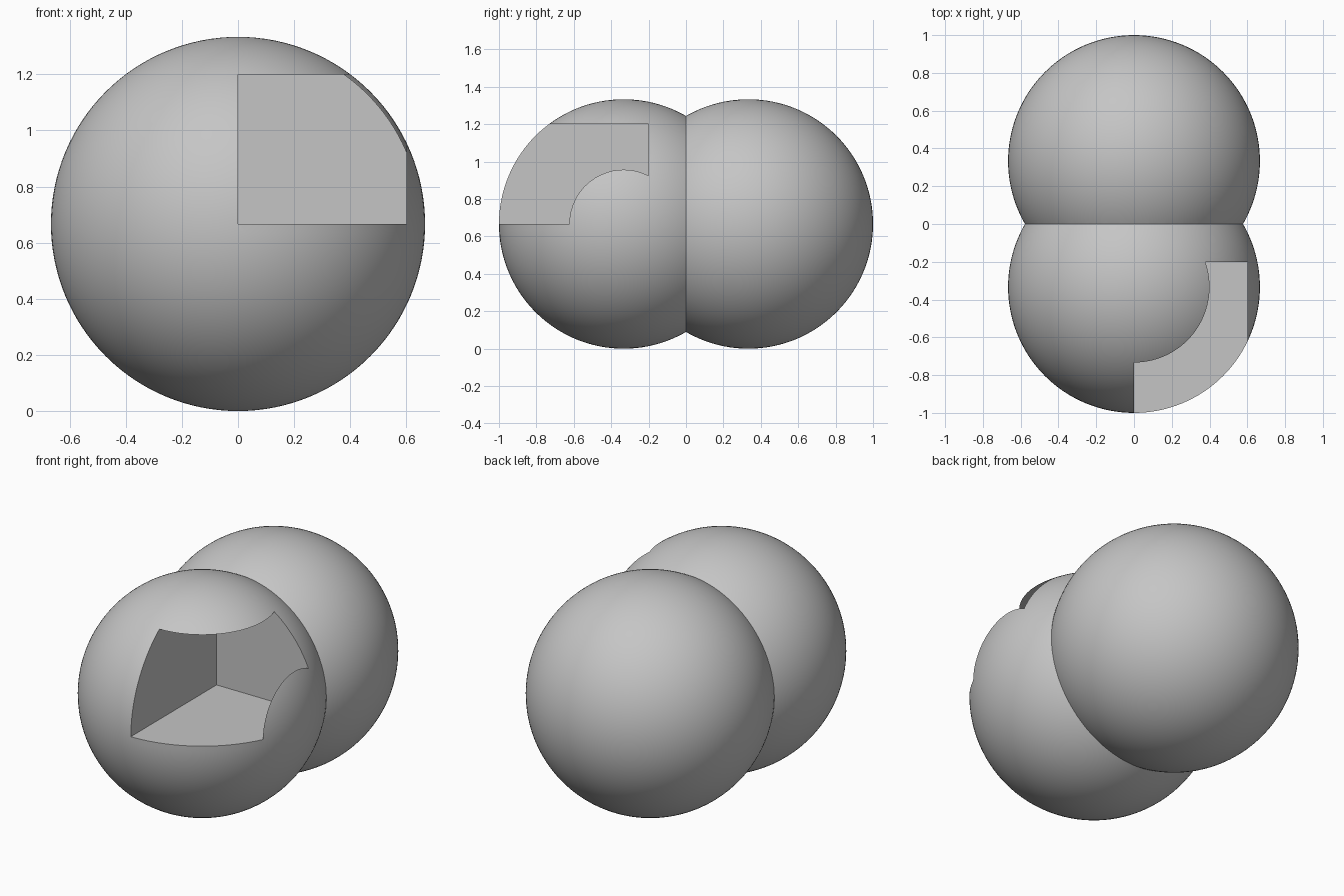
import bpy
import math

cube = bpy.data.objects.get("Cube")
if cube:
    bpy.data.objects.remove(cube, do_unlink=True)

R = 2 / 3          # lobe radius
OFFSET = 1 / 3     # lobe centre distance from the middle plane

# Single flat grey
GREY = (0.56, 0.56, 0.56, 1.0)
grey = bpy.data.materials.new("plain grey")
grey.use_nodes = True
grey.diffuse_color = GREY
grey.node_tree.nodes["Principled BSDF"].inputs["Base Color"].default_value = GREY


def add_lobe(name, y):
    bpy.ops.mesh.primitive_uv_sphere_add(segments=128, ring_count=64, radius=R,
                                         location=(0, y, R))
    ob = bpy.context.object
    ob.name = name
    ob.data.materials.append(grey)
    return ob


def add_box(name, low, high):
    centre = [(a + b) / 2 for a, b in zip(low, high)]
    bpy.ops.mesh.primitive_cube_add(size=1, location=centre)
    ob = bpy.context.object
    ob.name = name
    ob.scale = [b - a for a, b in zip(low, high)]
    ob.data.materials.append(grey)
    return ob


def apply_boolean(target, tool, operation):
    mod = target.modifiers.new(operation.lower(), 'BOOLEAN')
    mod.operation = operation
    mod.solver = 'EXACT'
    mod.object = tool
    tool.hide_render = True
    bpy.context.view_layer.update()
    bpy.ops.object.select_all(action='DESELECT')
    target.select_set(True)
    bpy.context.view_layer.objects.active = target
    bpy.ops.object.modifier_apply(modifier=mod.name)
    bpy.data.objects.remove(tool, do_unlink=True)


# Two overlapping lobes fused into one body
body = add_lobe("double_sphere_body", -OFFSET)
apply_boolean(body, add_lobe("rear_lobe", OFFSET), 'UNION')

# Box-shaped notch in the upper left of the front lobe
notch = add_box("notch_cutter", (0, -1.2, R), (0.6, -0.2, 1.2))
apply_boolean(body, notch, 'DIFFERENCE')

# Smooth lobes with crisp seam and notch edges
bpy.ops.object.shade_smooth_by_angle(angle=math.radians(30))
